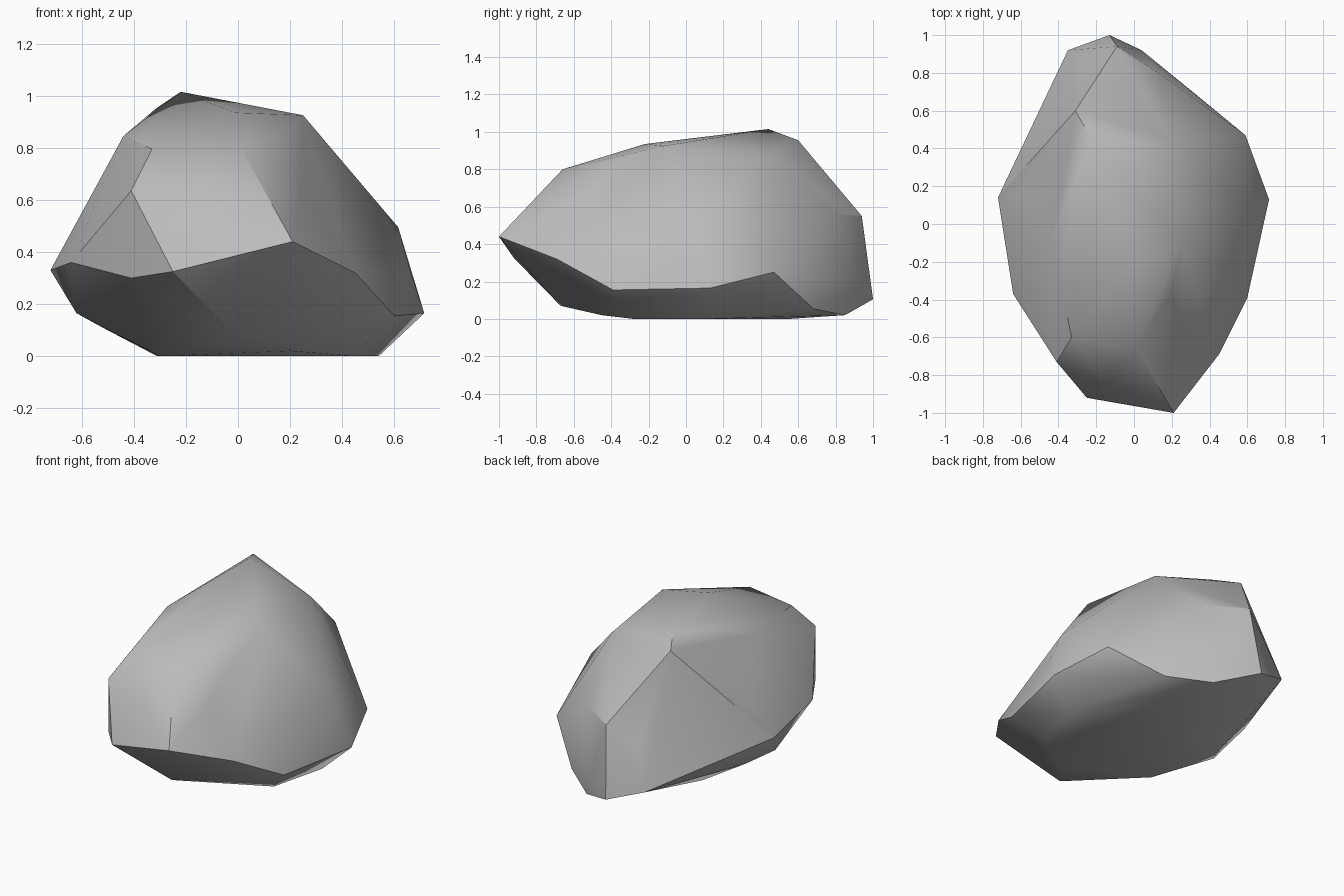
import bpy
import bmesh
import math
from mathutils import Vector

# Remove the default object only
default = bpy.data.objects.get("Cube")
if default:
    bpy.data.objects.remove(default, do_unlink=True)

UNIT = 0.01  # corner positions below are in hundredths

# Upper plateau of the boulder, rising to the rear peak
crown = [
    (-33, -60, 79.5), (1, -66, 80), (20, -36, 84.5), (25, -12, 92.5),
    (21, 44, 88), (-22, 44, 101.5), (-31, 60, 95.5), (-44, -9, 84.5),
    (-1, -22, 93.5),
]

# Shoulder corners between the plateau and the widest outline
shoulder = [
    (-17, -84, 58.5), (24, -61, 64), (61.5, 8, 49.5), (13, 80, 56),
    (-9, 94, 55), (-26, 87, 42), (-59, 18, 50), (-41, -73, 63.5),
]

# Widest outline, running round from the front tip
girdle = [
    (21, -100, 44), (45, -69, 32), (60, -39, 15.5), (71.5, 13, 16.5),
    (66, 2, 33), (59, 47, 25), (4, 92, 17), (-13, 100, 10.5),
    (-35, 92, 18), (-72, 14, 33), (-64, -37, 36), (-41, -73, 30),
    (-25, -92, 32.5),
]

# Underside corners, down to the flat resting face
underside = [
    (0, -67, 7), (20, -45, 2), (45, -28, 0), (54, 8, 0), (12, 55, 0),
    (33.5, 68, 5.5), (11, 85, 2), (-31, 27, 0), (-30, -20, 0),
    (-52, 13, 11), (-62, -2, 16.5),
]


def make_material(name, colour):
    """Plain flat material with matching viewport and shader colour."""
    mat = bpy.data.materials.new(name)
    mat.use_nodes = True
    mat.diffuse_color = colour
    shader = next(n for n in mat.node_tree.nodes if n.type == "BSDF_PRINCIPLED")
    shader.inputs["Base Color"].default_value = colour
    shader.inputs["Roughness"].default_value = 0.9
    return mat


def wrap(points):
    """Convex skin round the points, kept in the given order."""
    bm = bmesh.new()
    for point in points:
        bm.verts.new(point)
    bm.verts.ensure_lookup_table()
    bmesh.ops.convex_hull(bm, input=bm.verts[:])
    bm.verts.ensure_lookup_table()
    return bm


def make_boulder(name, corners, material):
    """Faceted skin through every corner, with shallow dents kept."""
    home = [Vector(corner) * UNIT for corner in corners]
    centre = sum(home, Vector()) / len(home)
    pushed = [point.copy() for point in home]
    bm = wrap(pushed)
    # Ease dented corners outward until the skin joins them
    for _ in range(80):
        dented = [i for i, v in enumerate(bm.verts) if not v.link_faces]
        if not dented:
            break
        for i in dented:
            pushed[i] = centre + (pushed[i] - centre) * 1.01
        bm.free()
        bm = wrap(pushed)
    # Return every corner to its true place
    for vert, point in zip(bm.verts, home):
        vert.co = point
    loose = [v for v in bm.verts if not v.link_faces]
    bmesh.ops.delete(bm, geom=loose, context="VERTS")
    bmesh.ops.recalc_face_normals(bm, faces=bm.faces[:])
    mesh = bpy.data.meshes.new(name)
    bm.to_mesh(mesh)
    bm.free()
    mesh.materials.append(material)
    obj = bpy.data.objects.new(name, mesh)
    bpy.context.collection.objects.link(obj)
    return obj


# Boulder, smooth across gentle bends and creased at the sharp ones
stone = make_material("stone grey", (0.5, 0.5, 0.5, 1))
boulder = make_boulder("boulder", crown + shoulder + girdle + underside, stone)
bpy.ops.object.select_all(action="DESELECT")
boulder.select_set(True)
bpy.context.view_layer.objects.active = boulder
bpy.ops.object.shade_smooth_by_angle(angle=math.radians(30))
